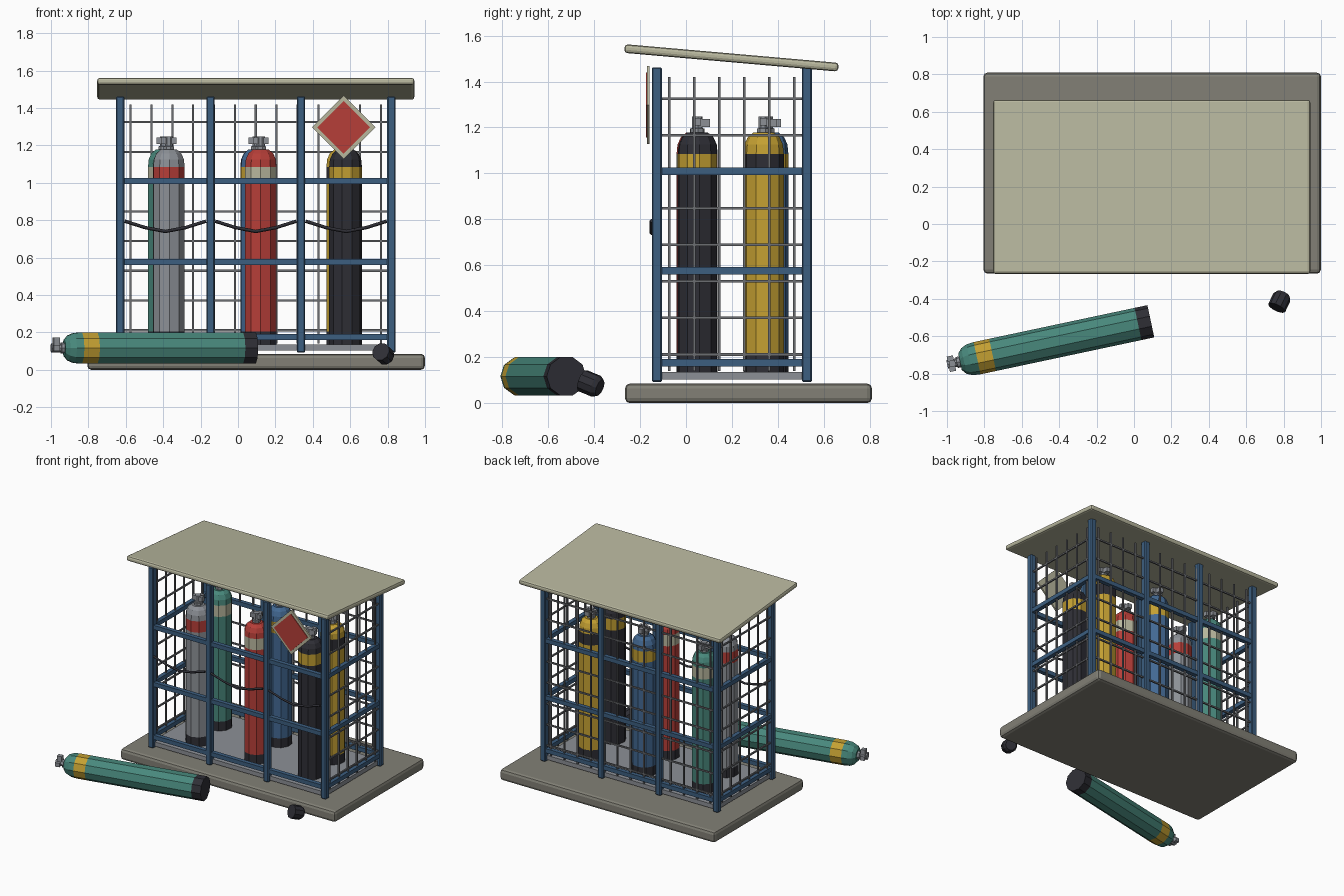
import bpy, bmesh, math
from mathutils import Vector, Matrix

if "Cube" in bpy.data.objects:
    bpy.data.objects.remove(bpy.data.objects["Cube"])

def mat(name, rgb):
    m = bpy.data.materials.new(name)
    lin = [((c / 255 + 0.055) / 1.055) ** 2.4 for c in rgb]
    m.diffuse_color = (*lin, 1)
    m.use_nodes = True
    m.node_tree.nodes["Principled BSDF"].inputs["Base Color"].default_value = m.diffuse_color
    return m

CREAM = mat("cream", (184, 183, 158))
CONCRETE = mat("concrete", (130, 128, 118))
FRAME = mat("frame_blue", (60, 94, 128))
STEEL = mat("steel_grey", (140, 144, 150))
WIRE = mat("wire_grey", (108, 110, 114))
RED = mat("red", (182, 62, 56))
TEAL = mat("teal", (72, 136, 124))
YELLOW = mat("yellow", (196, 160, 50))
BLACK = mat("black", (46, 46, 53))
BLUE = mat("bottle_blue", (66, 104, 146))

def finish(name, bm, mats):
    bmesh.ops.recalc_face_normals(bm, faces=bm.faces)
    me = bpy.data.meshes.new(name)
    bm.to_mesh(me)
    bm.free()
    ob = bpy.data.objects.new(name, me)
    bpy.context.collection.objects.link(ob)
    for m in mats:
        me.materials.append(m)
    return ob

def add_box(bm, c, s):
    bmesh.ops.create_cube(bm, size=1, matrix=Matrix.Translation(c) @ Matrix.Diagonal((*s, 1)))

def boxes(name, items, m, bevel=0, segs=1):
    bm = bmesh.new()
    for c, s in items:
        add_box(bm, c, s)
    ob = finish(name, bm, [m])
    if bevel:
        b = ob.modifiers.new("bevel", 'BEVEL')
        b.width, b.segments = bevel, segs
    return ob

def lathe(bm, profile, n, turn=0):
    """Spin (radius, z, material) rings; the material colours the strip above."""
    rings = [[bm.verts.new((r * math.cos(turn + 2 * math.pi * i / n),
                            r * math.sin(turn + 2 * math.pi * i / n), z)) for i in range(n)]
             for r, z, _ in profile]
    for k in range(len(rings) - 1):
        for i in range(n):
            j = (i + 1) % n
            f = bm.faces.new((rings[k][i], rings[k][j], rings[k + 1][j], rings[k + 1][i]))
            f.material_index = profile[k][2]
    bm.faces.new(rings[0][::-1]).material_index = profile[0][2]
    bm.faces.new(rings[-1]).material_index = profile[-1][2]

# cage layout
XS = [-0.63 + i * 0.4833 for i in range(4)]
X0, X1, Y0, Y1 = XS[0], XS[3], -0.127, 0.526
XC, YC = (X0 + X1) / 2, (Y0 + Y1) / 2

# base slab, floor and roof
boxes("base_slab", [((0.097, 0.272, 0.043), (1.805, 1.075, 0.086))], CONCRETE, 0.022, 2)
boxes("cage_floor", [((XC, YC, 0.119), (X1 - X0, Y1 - Y0, 0.032))], STEEL)
roof = boxes("roof", [((0, 0, 0), (1.695, 0.935, 0.038))], CREAM, 0.014, 2)
roof.location = (XC, 0.198, 1.503)
roof.rotation_euler.x = math.radians(-5)

# posts and rails
boxes("posts", [((x, y, 0.777), (0.044, 0.044, 1.37)) for x in XS for y in (Y0, Y1)], FRAME, 0.006)
rails = []
for z in (0.176, 0.577, 1.01):
    rails += [((XC, y, z), (X1 - X0, 0.032, 0.032)) for y in (Y0, Y1)]
    rails += [((x, YC, z), (0.032, Y1 - Y0, 0.032)) for x in (X0, X1)]
boxes("rails", rails, FRAME)

# wire mesh on the back and both sides
W = 0.011
wires = []
for i in range(8):
    z = 0.212 + i * 0.159
    wires.append(((XC, Y1, z), (X1 - X0, W, W)))
    wires += [((x, YC, z), (W, Y1 - Y0, W)) for x in (X0, X1)]
for i in range(13):
    wires.append(((X0 + (i + 0.5) * (X1 - X0) / 13, Y1, 0.78), (W, W, 1.28)))
for i in range(6):
    y = Y0 + (i + 0.5) * (Y1 - Y0) / 6
    wires += [((x, y, 0.78), (W, W, 1.28)) for x in (X0, X1)]
boxes("wire_mesh", wires, WIRE)

# gas bottles: boot, body, band, dome and valve
def bottle(name, body, band, loc, turn):
    bm = bmesh.new()
    R = 0.088
    lathe(bm, [(R, 0, 0), (R, 0.07, 1), (R, 0.865, 2), (R, 0.95, 1), (0.084, 0.99, 1),
               (0.07, 1.022, 1), (0.045, 1.043, 1)], 10, turn)
    n = len(bm.faces)
    lathe(bm, [(0.03, 1.035, 3), (0.03, 1.06, 3), (0.023, 1.062, 3), (0.023, 1.113, 3)], 8, turn)
    add_box(bm, (0, 0.03, 1.085), (0.034, 0.05, 0.034))
    add_box(bm, (0, 0, 1.09), (0.084, 0.03, 0.034))
    bm.faces.ensure_lookup_table()
    for f in bm.faces[n:]:
        f.material_index = 3
    ob = finish(name, bm, [BLACK, body, band, STEEL])
    ob.location = loc
    return ob

FZ = 0.135
bottle("bottle_front_left", STEEL, RED, (-0.37, 0.05, FZ), 0.35)
bottle("bottle_front_middle", RED, CREAM, (0.122, 0.047, FZ), 0.3)
bottle("bottle_front_right", BLACK, YELLOW, (0.575, 0.05, FZ), 0.1)
bottle("bottle_back_left", TEAL, CREAM, (-0.395, 0.345, FZ), 0.2)
bottle("bottle_back_middle", BLUE, YELLOW, (0.098, 0.358, FZ), 0.4)
bottle("bottle_back_right", YELLOW, BLACK, (0.558, 0.338, FZ), 0.25)
lying = bottle("bottle_lying", TEAL, YELLOW, (0.09, -0.52, 0.117), 0)
a = math.radians(12)
axis = Vector((-math.cos(a), -math.sin(a), 0))
side = Vector((0, 0, 1)).cross(axis)
lying.rotation_euler = Matrix((side, Vector((0, 0, 1)).cross(axis).cross(axis) * -1, axis)).transposed().to_euler()

# loose valve cap on the ground
bm = bmesh.new()
lathe(bm, [(0.05, -0.042, 0), (0.05, 0.025, 0), (0.038, 0.045, 0)], 10)
cap = finish("loose_cap", bm, [BLACK])
cap.location = (0.78, -0.413, 0.083)
cap.rotation_euler = Vector((0.4, 0.85, -0.35)).to_track_quat('Z', 'Y').to_euler()

# diamond warning sign
def diamond(name, size, y, thick, m):
    ob = boxes(name, [((0, 0, 0), (size, thick, size))], m)
    ob.location = (0.565, y, 1.297)
    ob.rotation_euler.y = math.radians(45)
diamond("sign_backing", 0.24, -0.164, 0.012, CREAM)
diamond("sign_face", 0.2, -0.172, 0.006, RED)

# sagging chains across each bay
for i in range(3):
    cu = bpy.data.curves.new("chain", 'CURVE')
    cu.dimensions = '3D'
    cu.bevel_depth, cu.bevel_resolution, cu.use_fill_caps = 0.009, 0, True
    sp = cu.splines.new('POLY')
    sp.points.add(4)
    for k, p in enumerate(sp.points):
        t = k / 2 - 1
        sag = 0.055 * (1 - abs(t) ** 1.4)
        p.co = (XS[i] + 0.2417 + t * 0.217, -0.15, 0.795 - sag, 1)
    cu.materials.append(BLACK)
    bpy.context.collection.objects.link(bpy.data.objects.new("chain", cu))
